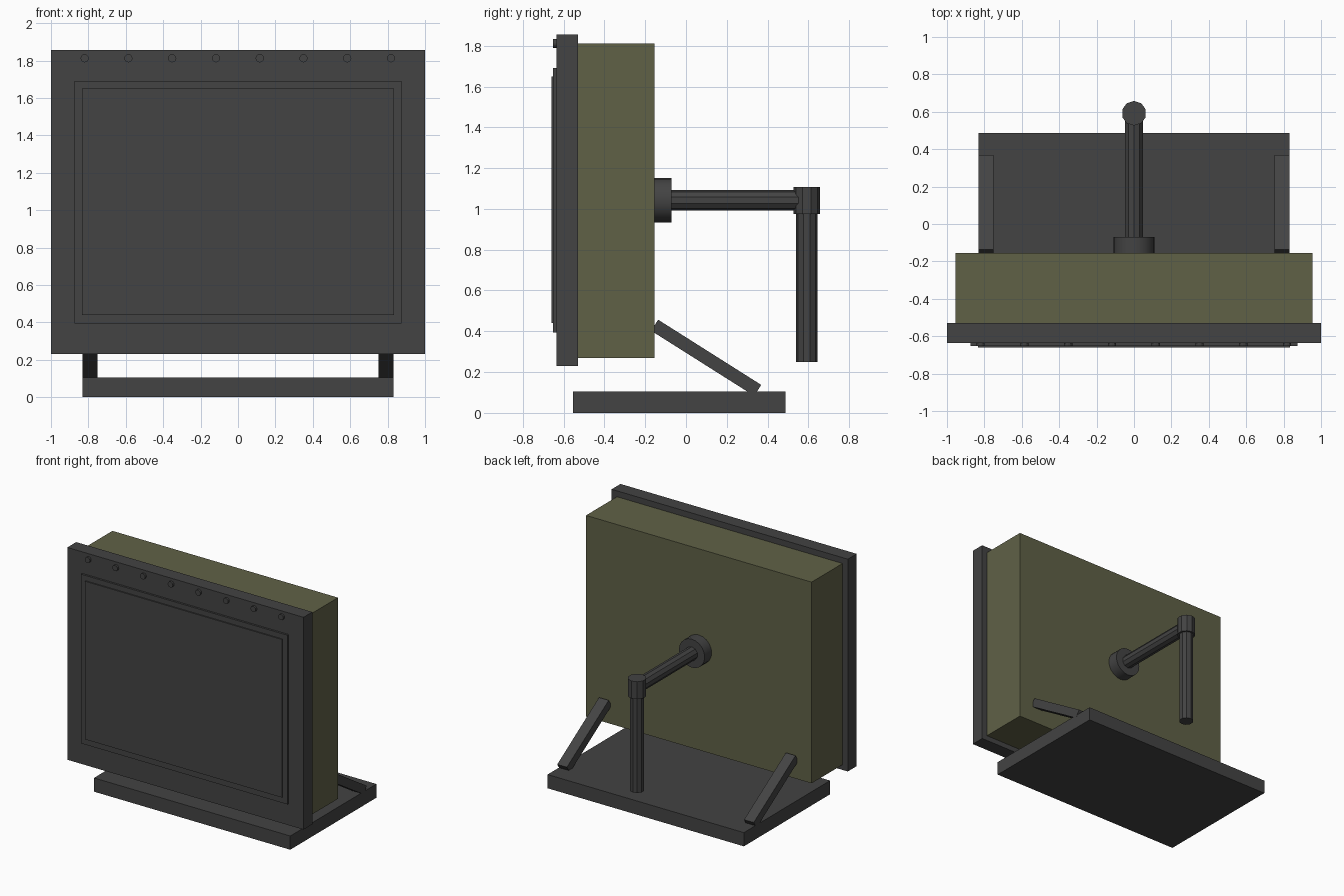
import bpy
import math

cube = bpy.data.objects.get("Cube")
if cube:
    bpy.data.objects.remove(cube, do_unlink=True)


def make_material(name, rgb):
    mat = bpy.data.materials.new(name)
    mat.use_nodes = True
    color = (*rgb, 1.0)
    mat.diffuse_color = color
    mat.node_tree.nodes["Principled BSDF"].inputs["Base Color"].default_value = color
    return mat


grey = make_material("dark_grey", (0.056, 0.056, 0.056))
olive = make_material("olive_green", (0.117, 0.12, 0.062))


def box(name, x, y, z, mat):
    """Box spanning the (low, high) pair on each axis."""
    spans = (x, y, z)
    bpy.ops.mesh.primitive_cube_add(size=1, location=[(a + b) / 2 for a, b in spans])
    ob = bpy.context.object
    ob.name = name
    ob.scale = [b - a for a, b in spans]
    bpy.ops.object.transform_apply(location=False, rotation=False, scale=True)
    ob.data.materials.append(mat)
    return ob


def rod(name, radius, sides, center, length, mat, along_y=False):
    """Cylinder along z, or laid along y."""
    tilt = math.pi / 2 if along_y else 0
    bpy.ops.mesh.primitive_cylinder_add(vertices=sides, radius=radius, depth=length,
                                        location=center, rotation=(tilt, 0, 0))
    ob = bpy.context.object
    ob.name = name
    ob.data.materials.append(mat)
    return ob


# Housing, front frame and stepped front panel
box("housing", (-0.955, 0.955), (-0.53, -0.155), (0.27, 1.81), olive)
box("front_frame", (-1, 1), (-0.636, -0.529), (0.23, 1.855), grey)
box("panel_border", (-0.875, 0.875), (-0.651, -0.63), (0.395, 1.69), grey)
box("panel", (-0.833, 0.833), (-0.66, -0.64), (0.44, 1.65), grey)

# Row of studs along the top of the frame
for i in range(8):
    rod(f"stud_{i + 1}", 0.022, 12, (-0.82 + i * 0.234, -0.64, 1.812), 0.022, grey, True)

# Base and the two slanted struts
box("base", (-0.831, 0.831), (-0.555, 0.487), (0, 0.105), grey)
for side, name in ((1, "left_strut"), (-1, "right_strut")):
    strut = box(name, (-0.041, 0.041), (-0.299, 0.299), (-0.032, 0.032), grey)
    strut.location = (side * 0.791, 0.099, 0.27)
    strut.rotation_euler.x = -math.radians(32.3)

# Rear crank: hub, arm, elbow and handle
hub = rod("crank_hub", 0.109, 20, (0, -0.115, 1.042), 0.09, grey, True)
bpy.ops.object.shade_smooth_by_angle(angle=math.radians(30))
rod("crank_arm", 0.05, 10, (0, 0.23, 1.042), 0.68, grey, True)
rod("crank_elbow", 0.066, 10, (0, 0.592, 1.041), 0.134, grey)
rod("crank_handle", 0.052, 10, (0, 0.592, 0.63), 0.76, grey)
